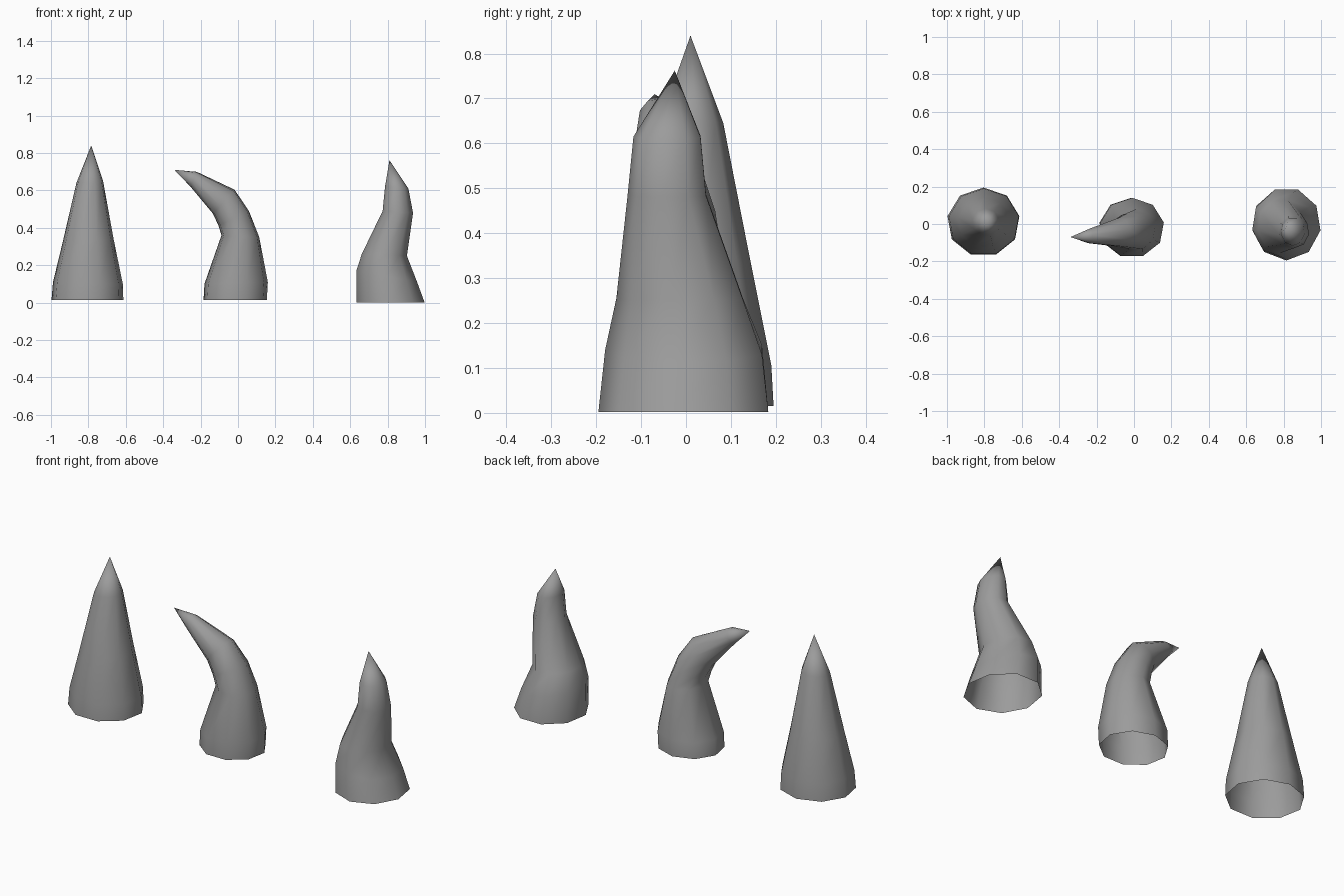
import bpy
import bmesh
import math
from mathutils import Vector

if "Cube" in bpy.data.objects:
    bpy.data.objects.remove(bpy.data.objects["Cube"], do_unlink=True)

SIDES = 9

# One grey horn material
horn_grey = bpy.data.materials.new("horn grey")
horn_grey.use_nodes = True
colour = (0.33, 0.33, 0.33, 1)
horn_grey.diffuse_color = colour
horn_grey.node_tree.nodes["Principled BSDF"].inputs["Base Color"].default_value = colour


def make_horn(name, sections, tip, start_degrees):
    """Loft tilted rings up to a pointed tip, leaving the base open.

    Each section is (left x, left z, right x, right z, centre y, y radius).
    """
    bm = bmesh.new()
    rings = []
    for left_x, left_z, right_x, right_z, centre_y, radius_y in sections:
        left = Vector((left_x, centre_y, left_z))
        right = Vector((right_x, centre_y, right_z))
        centre = (left + right) / 2
        across = (right - left) / 2
        depth = Vector((0, radius_y, 0))
        ring = []
        for i in range(SIDES):
            angle = math.radians(start_degrees) + math.tau * i / SIDES
            ring.append(bm.verts.new(centre + across * math.cos(angle) + depth * math.sin(angle)))
        rings.append(ring)

    # Side walls
    for lower, upper in zip(rings, rings[1:]):
        for i in range(SIDES):
            j = (i + 1) % SIDES
            bm.faces.new((lower[i], lower[j], upper[j], upper[i]))

    # Pointed end
    point = bm.verts.new(tip)
    for i in range(SIDES):
        bm.faces.new((rings[-1][i], rings[-1][(i + 1) % SIDES], point))

    for face in bm.faces:
        face.smooth = True
    mesh = bpy.data.meshes.new(name)
    bm.to_mesh(mesh)
    bm.free()
    mesh.materials.append(horn_grey)
    horn = bpy.data.objects.new(name, mesh)
    bpy.context.collection.objects.link(horn)
    return horn


# Straight horn
make_horn("straight_horn", [
    (-1.0, 0.015, -0.61, 0.015, 0.01, 0.185),
    (-0.992, 0.11, -0.613, 0.10, 0.01, 0.18),
    (-0.94, 0.32, -0.663, 0.34, 0.01, 0.135),
    (-0.865, 0.64, -0.72, 0.65, 0.01, 0.073),
], (-0.785, 0.01, 0.84), 90)

# Hooked horn, bending over to the right
make_horn("hooked_horn", [
    (-0.187, 0.015, 0.157, 0.015, -0.02, 0.16),
    (-0.182, 0.10, 0.162, 0.11, -0.02, 0.16),
    (-0.09, 0.36, 0.115, 0.35, -0.03, 0.11),
    (-0.105, 0.41, 0.06, 0.49, -0.035, 0.10),
    (-0.135, 0.475, -0.018, 0.605, -0.045, 0.08),
    (-0.255, 0.62, -0.22, 0.70, -0.065, 0.04),
], (-0.34, -0.07, 0.71), 90)

# Wavy horn
make_horn("wavy_horn", [
    (0.63, 0.002, 1.0, 0.002, 0.0, 0.195),
    (0.63, 0.17, 0.96, 0.11, 0.0, 0.18),
    (0.66, 0.26, 0.905, 0.25, -0.01, 0.145),
    (0.772, 0.49, 0.937, 0.48, -0.04, 0.09),
    (0.785, 0.62, 0.912, 0.61, -0.04, 0.077),
], (0.81, -0.025, 0.762), 70)
